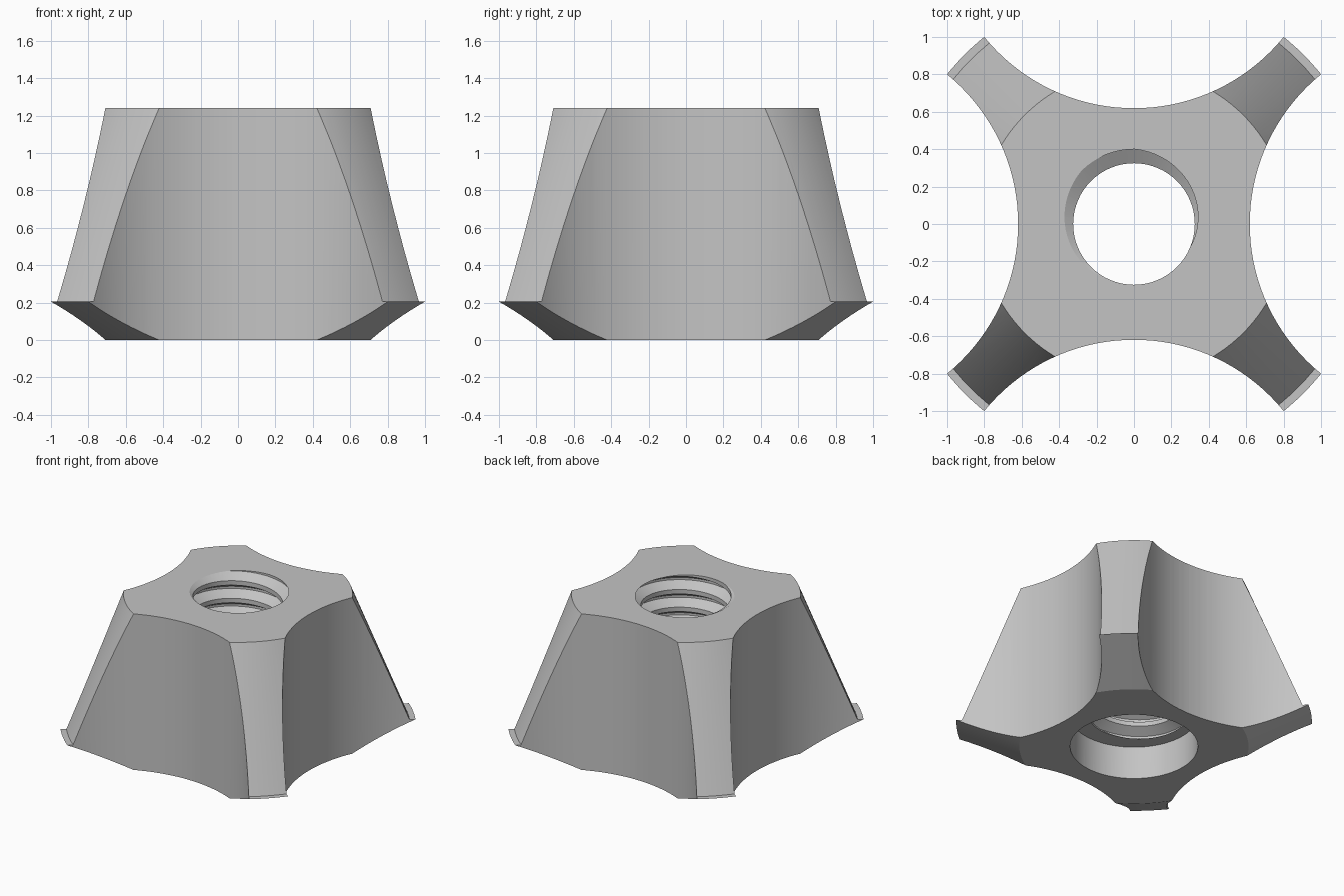
import bpy, bmesh
from math import sin, cos, pi, radians

cube = bpy.data.objects.get("Cube")
if cube:
    bpy.data.objects.remove(cube)

HEIGHT = 1.24
TOP_R = 0.825
FLUTE_CENTRE, FLUTE_R = 1.65, 1.031
MINOR_R, MAJOR_R, PITCH = 0.325, 0.40, 0.14
BORE_R, BORE_DEPTH = 0.46, 0.26


def finish(name, bm):
    bmesh.ops.recalc_face_normals(bm, faces=bm.faces)
    mesh = bpy.data.meshes.new(name)
    bm.to_mesh(mesh)
    bm.free()
    obj = bpy.data.objects.new(name, mesh)
    bpy.context.collection.objects.link(obj)
    return obj


def revolve(name, profile, steps):
    """Spin an (r, z) profile, whose ends lie on the axis, into a solid."""
    bm = bmesh.new()
    verts = [bm.verts.new((r, 0, z)) for r, z in profile]
    edges = [bm.edges.new(pair) for pair in zip(verts, verts[1:])]
    bmesh.ops.spin(bm, geom=verts + edges, axis=(0, 0, 1), cent=(0, 0, 0),
                   angle=2 * pi, steps=steps, use_merge=True)
    bmesh.ops.remove_doubles(bm, verts=bm.verts, dist=1e-5)
    return finish(name, bm)


def cylinder(name, radius, low, high, steps, x=0, y=0):
    obj = revolve(name, [(0, low), (radius, low), (radius, high), (0, high)], steps)
    obj.location = (x, y, 0)
    return obj


def screw(name, low, turns, steps, phase):
    """Threaded rod: a helical groove profile, closed by a fan at each end."""
    # (radius, height as a share of the pitch), starting at the root flat
    section = [(MAJOR_R, -1 / 16), (MAJOR_R, 1 / 16), (MINOR_R, 3 / 8), (MINOR_R, 5 / 8)]
    bm = bmesh.new()
    count = turns * steps
    grid = []
    for k in range(count + steps + 1):
        a = phase + 2 * pi * k / steps
        rows = section if k <= count else section[:1]
        grid.append([bm.verts.new((r * cos(a), r * sin(a), low + PITCH * (k / steps + h)))
                     for r, h in rows])

    def vert(k, i):
        return grid[k + steps][0] if i == len(section) else grid[k][i]

    for k in range(count):
        for i in range(len(section)):
            bm.faces.new((vert(k, i), vert(k + 1, i), vert(k + 1, i + 1), vert(k, i + 1)))
    rim = [e for e in bm.edges if e.is_boundary]
    middle = low + PITCH * (turns + 1) / 2
    for upper in (False, True):
        end_z = low + PITCH * (turns + 0.5 if upper else 0.5)
        tip = bm.verts.new((0, 0, end_z))
        for e in rim:
            if (sum(v.co.z for v in e.verts) / 2 > middle) == upper:
                bm.faces.new((*e.verts, tip))
    return finish(name, bm)


def cut(target, cutter):
    mod = target.modifiers.new(cutter.name, 'BOOLEAN')
    mod.operation = 'DIFFERENCE'
    mod.solver = 'EXACT'
    mod.object = cutter
    bpy.context.view_layer.objects.active = target
    bpy.ops.object.modifier_apply(modifier=mod.name)
    bpy.data.objects.remove(cutter)


# Knob body: flared foot, narrow ledge and tapering cone
knob = revolve("knob_body", [(0, 0), (TOP_R, 0), (1.281, 0.205), (1.238, 0.205),
                             (TOP_R, HEIGHT), (0, HEIGHT)], 128)

# Four concave finger flutes
for i in range(4):
    a = i * pi / 2
    cut(knob, cylinder("flute_cutter", FLUTE_R, -0.2, HEIGHT + 0.2, 128,
                       FLUTE_CENTRE * cos(a), FLUTE_CENTRE * sin(a)))

# Threaded through hole, whose groove breaks out through the top face
phase = radians(112)
cut(knob, screw("thread_cutter", HEIGHT - 8 * PITCH, 10, 64, phase))

# Wide recess underneath
cut(knob, cylinder("recess_cutter", BORE_R, -0.2, BORE_DEPTH, 96))

# Plain grey finish
grey = bpy.data.materials.new("plain_grey")
grey.use_nodes = True
colour = (0.55, 0.55, 0.55, 1)
grey.diffuse_color = colour
grey.node_tree.nodes["Principled BSDF"].inputs["Base Color"].default_value = colour
knob.data.materials.clear()
knob.data.materials.append(grey)

bpy.ops.object.select_all(action='DESELECT')
knob.select_set(True)
bpy.context.view_layer.objects.active = knob
bpy.ops.object.shade_smooth_by_angle(angle=radians(20))
